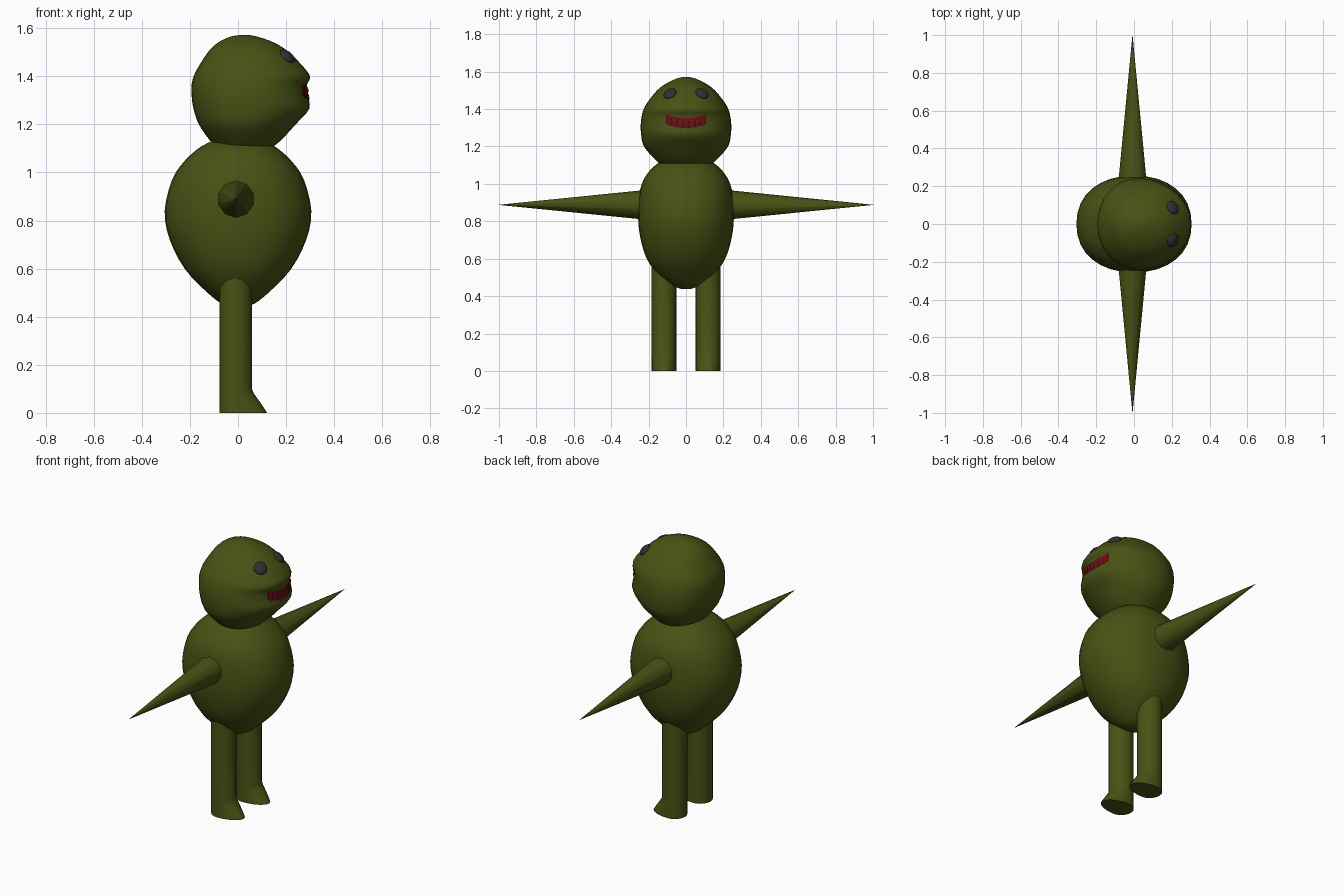
import bpy, bmesh, math
from mathutils import Vector, Matrix
from mathutils.bvhtree import BVHTree

if "Cube" in bpy.data.objects:
    bpy.data.objects.remove(bpy.data.objects["Cube"])


def material(name, rgb):
    m = bpy.data.materials.new(name)
    m.diffuse_color = (*rgb, 1)
    m.use_nodes = True
    m.node_tree.nodes["Principled BSDF"].inputs["Base Color"].default_value = m.diffuse_color
    return m


GREEN = material("olive green", (0.065, 0.085, 0.007))
GREY = material("dark grey", (0.03, 0.03, 0.034))
RED = material("tooth red", (0.17, 0.005, 0.008))
MAROON = material("mouth maroon", (0.06, 0.004, 0.004))


def finish(name, bm, mat, angle=40):
    bmesh.ops.recalc_face_normals(bm, faces=bm.faces)
    me = bpy.data.meshes.new(name)
    bm.to_mesh(me)
    bm.free()
    ob = bpy.data.objects.new(name, me)
    bpy.context.collection.objects.link(ob)
    me.materials.append(mat)
    bpy.ops.object.select_all(action='DESELECT')
    ob.select_set(True)
    bpy.context.view_layer.objects.active = ob
    bpy.ops.object.shade_smooth_by_angle(angle=math.radians(angle))
    return ob


def refine(rows, steps):
    """Catmull-Rom interpolation between profile rows."""
    out = []
    for i in range(len(rows) - 1):
        four = [rows[max(0, min(len(rows) - 1, i + k))] for k in (-1, 0, 1, 2)]
        for s in range(steps):
            t = s / steps
            out.append([0.5 * (2 * b + (c - a) * t + (2 * a - 5 * b + 4 * c - d) * t * t
                               + (3 * b - a - 3 * c + d) * t ** 3)
                        for a, b, c, d in zip(*four)])
    return out + [list(rows[-1])]


def loft(rows, cx=0.0, cy=0.0, power=2.0, segs=32):
    """Stack rings given as (z, back x, front x, half width)."""
    bm = bmesh.new()
    rings = []
    for z, back, front, ry in rows:
        ring = []
        for k in range(segs):
            a = 2 * math.pi * k / segs
            c, s = math.cos(a), math.sin(a)
            reach = front - cx if c > 0 else cx - back
            x = cx + math.copysign(abs(c) ** (2 / power), c) * reach
            y = cy + math.copysign(abs(s) ** (2 / power), s) * ry
            ring.append(bm.verts.new((x, y, z)))
        rings.append(ring)
    for lo, hi in zip(rings, rings[1:]):
        for k in range(segs):
            n = (k + 1) % segs
            bm.faces.new((lo[k], lo[n], hi[n], hi[k]))
    bm.faces.new(rings[0][::-1])
    bm.faces.new(rings[-1])
    return bm


# Body: egg, wider front to back than side to side
body = [(0.437, 0.02, 0.02), (0.455, 0.07, 0.07), (0.51, 0.138, 0.145), (0.6, 0.222, 0.21),
        (0.72, 0.284, 0.246), (0.84, 0.305, 0.256), (0.97, 0.274, 0.245),
        (1.05, 0.22, 0.21), (1.11, 0.15, 0.15), (1.14, 0.08, 0.08)]
finish("body", loft(refine([(z, -rx, rx, ry) for z, rx, ry in body], 3), power=2.2), GREEN)

# Head: round skull with a forward muzzle and a slight dent at the mouth
head = [(1.09, -0.08, 0.12, 0.12), (1.13, -0.115, 0.175, 0.165), (1.2, -0.163, 0.24, 0.225),
        (1.265, -0.185, 0.297, 0.24), (1.32, -0.193, 0.288, 0.242), (1.365, -0.193, 0.287, 0.236),
        (1.395, -0.186, 0.3, 0.228), (1.43, -0.17, 0.28, 0.21), (1.5, -0.125, 0.212, 0.155),
        (1.54, -0.083, 0.15, 0.1), (1.565, -0.03, 0.08, 0.045), (1.572, 0.02, 0.04, 0.01)]
head_bm = loft(refine(head, 3), cx=0.025, power=2.1)
bmesh.ops.recalc_face_normals(head_bm, faces=head_bm.faces)
surface = BVHTree.FromBMesh(head_bm)
finish("head", head_bm, GREEN)


def on_face(y, z):
    """Point and normal on the front of the head."""
    hit, normal, _, _ = surface.ray_cast(Vector((1, y, z)), Vector((-1, 0, 0)))
    return hit, normal


# Eyes: flattened beads lying on the brow
for side, label in ((-1, "right"), (1, "left")):
    hit, normal = on_face(side * 0.086, 1.482)
    bm = bmesh.new()
    bmesh.ops.create_uvsphere(bm, u_segments=16, v_segments=10, radius=1)
    bm.transform(Matrix.Translation(hit) @ normal.to_track_quat('Z', 'Y').to_matrix().to_4x4()
                 @ Matrix.Diagonal((0.037, 0.037, 0.017, 1)))
    finish(label + "_eye", bm, GREY)


def smile(y):
    """Lift of the mouth line towards its corners."""
    return 0.022 * (y / 0.105) ** 2


def plate(bm, y0, y1, top, bottom, lift, cols):
    """Strip hugging the head; top and bottom are functions of y."""
    last = None
    for i in range(cols + 1):
        y = y0 + (y1 - y0) * i / cols
        col = []
        for j in range(5):
            z = top(y) + (bottom(y) - top(y)) * j / 4
            hit, normal = on_face(y, z)
            col.append(bm.verts.new(hit + normal * lift))
        if last:
            for j in range(4):
                bm.faces.new((last[j], last[j + 1], col[j + 1], col[j]))
        last = col


# Mouth: dark opening with a row of pointed red teeth
bm = bmesh.new()
plate(bm, -0.105, 0.105, lambda y: 1.349 + smile(y), lambda y: 1.297 + smile(y), 0.003, 20)
finish("mouth", bm, MAROON)
bm = bmesh.new()
COUNT = 7
pitch = 0.21 / COUNT
for i in range(COUNT):
    mid = -0.105 + pitch * (i + 0.5)
    plate(bm, mid - pitch / 2, mid + pitch / 2, lambda y: 1.352 + smile(y),
          lambda y: 1.349 + smile(y) - 0.064 * max(0, 1 - abs(y - mid) / (pitch / 2)), 0.006, 4)
finish("teeth", bm, RED)

for side, label in ((-1, "right"), (1, "left")):
    # Arms: straight ten-sided spikes
    bm = bmesh.new()
    bmesh.ops.create_cone(bm, cap_ends=True, segments=10, radius1=0.082, radius2=0.0005, depth=0.81)
    bm.transform(Matrix.Translation((-0.008, side * 0.595, 0.888))
                 @ Matrix.Rotation(-side * math.pi / 2, 4, 'X'))
    finish(label + "_arm", bm, GREEN)

    # Legs: round posts whose base stretches forward into a toe
    leg = [(0, -0.077, 0.12, 0.067), (0.012, -0.077, 0.114, 0.067), (0.05, -0.077, 0.088, 0.067),
           (0.08, -0.077, 0.066, 0.067), (0.1, -0.077, 0.058, 0.067), (0.6, -0.077, 0.058, 0.067)]
    finish(label + "_leg", loft(leg, cx=-0.01, cy=side * 0.118, segs=20), GREEN)
